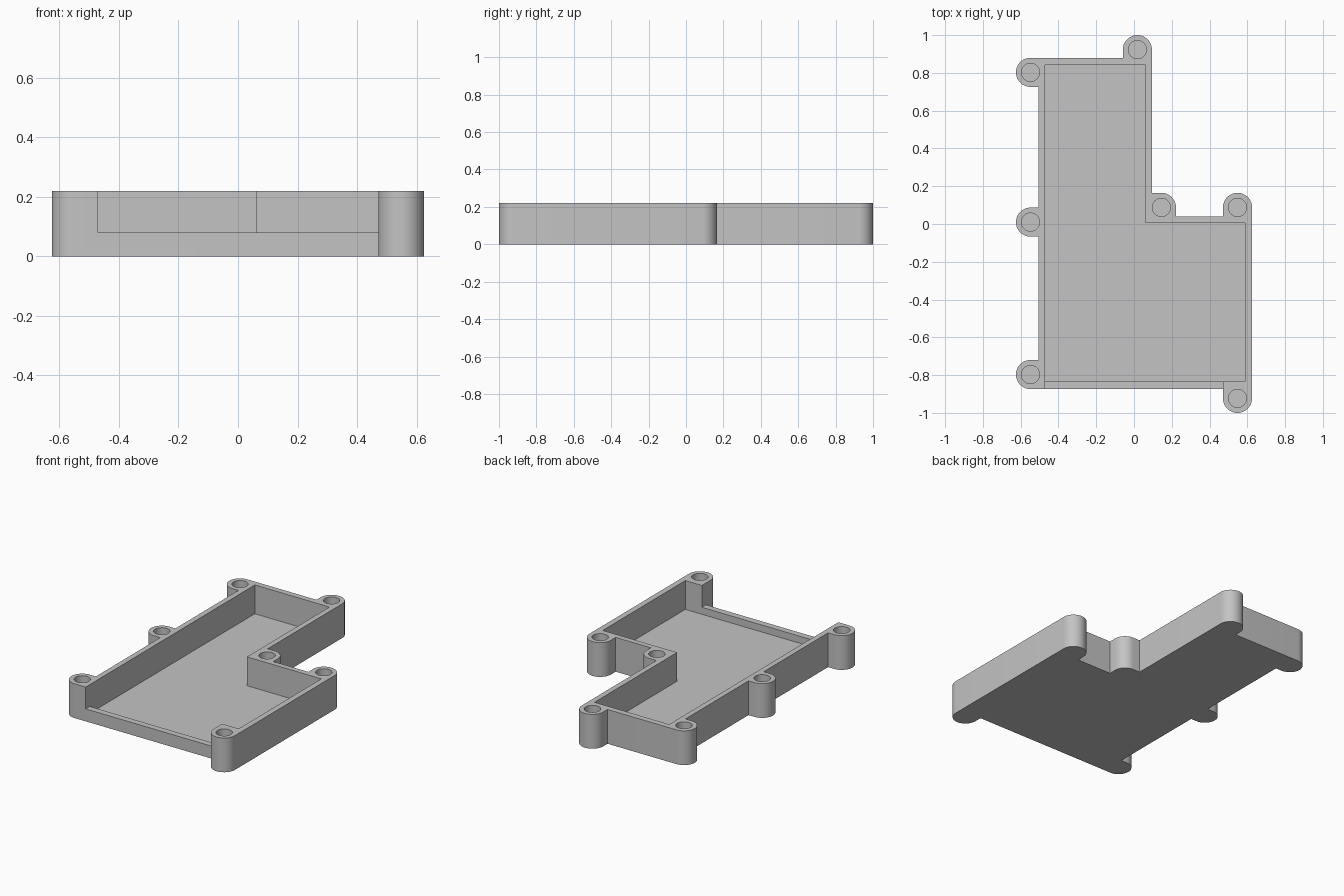
import bpy, bmesh, math

cube = bpy.data.objects.get("Cube")
if cube:
    bpy.data.objects.remove(cube, do_unlink=True)

HEIGHT, FLOOR, SILL = 0.22, 0.035, 0.08
R, HOLE_R = 0.077, 0.048

grey = bpy.data.materials.new("plain grey")
grey.use_nodes = True
GREY = (0.55, 0.55, 0.55, 1)
grey.diffuse_color = GREY
grey.node_tree.nodes["Principled BSDF"].inputs["Base Color"].default_value = GREY


def prism(name, points, z0, z1):
    """Extrude a counter-clockwise outline from z0 to z1."""
    bm = bmesh.new()
    base = bm.faces.new([bm.verts.new((x, y, z0)) for x, y in points])
    top = bmesh.ops.extrude_face_region(bm, geom=[base])["geom"]
    bmesh.ops.translate(bm, vec=(0, 0, z1 - z0),
                        verts=[v for v in top if isinstance(v, bmesh.types.BMVert)])
    bmesh.ops.recalc_face_normals(bm, faces=bm.faces)
    mesh = bpy.data.meshes.new(name)
    bm.to_mesh(mesh)
    bm.free()
    mesh.materials.append(grey)
    obj = bpy.data.objects.new(name, mesh)
    bpy.context.collection.objects.link(obj)
    return obj


def arc(centre, start, end, r=R, step=7.5):
    n = round((end - start) / step)
    angles = [math.radians(start + (end - start) * i / n) for i in range(n + 1)]
    return [(centre[0] + r * math.cos(a), centre[1] + r * math.sin(a)) for a in angles]


def cut(target, cutter):
    cutter.hide_render = True
    bpy.context.view_layer.objects.active = target
    mod = target.modifiers.new("cut", 'BOOLEAN')
    mod.operation, mod.solver, mod.object = 'DIFFERENCE', 'EXACT', cutter
    bpy.ops.object.modifier_apply(modifier=mod.name)
    bpy.data.objects.remove(cutter, do_unlink=True)


# Screw boss centres
front_right = (0.548, -0.923)
side = (0.548, 0.088)
inner_corner = (0.145, 0.088)
back = (0.018, 0.923)
left_back, left_mid, left_front = [(-0.548, y) for y in (0.803, 0.01, -0.797)]
bosses = [front_right, side, inner_corner, back, left_back, left_mid, left_front]

# Outer outline: L-shaped body with rounded screw bosses
wall_x, step_y = -0.505, 0.04
outline = arc(front_right, 180, 360) + arc(side, 0, 180)
outline += [(side[0] - R, step_y), (inner_corner[0] + R, step_y)]
outline += arc(inner_corner, 0, 90) + [(back[0] + R, inner_corner[1] + R)]
outline += arc(back, 0, 180) + [(back[0] - R, left_back[1] + R)]
for c in (left_back, left_mid, left_front):
    if c != left_back:
        outline.append((wall_x, c[1] + R))
    outline += arc(c, 90, 270)
    if c != left_front:
        outline.append((wall_x, c[1] - R))
outline.append((front_right[0] - R, left_front[1] - R))
tray = prism("enclosure_tray", outline, 0, HEIGHT)

# Hollow interior
x0, x1, x2 = -0.47, 0.06, 0.588
y0, y1, y2 = -0.833, 0.005, 0.842
cut(tray, prism("cavity_cutter", [(x0, y0), (x2, y0), (x2, y1), (x1, y1), (x1, y2), (x0, y2)],
                FLOOR, HEIGHT + 0.1))

# Lowered front wall
xr = front_right[0] - R
cut(tray, prism("front_opening_cutter", [(x0, -0.89), (xr, -0.89), (xr, -0.8), (x0, -0.8)],
                SILL, HEIGHT + 0.1))

# Blind screw holes
for c in bosses:
    cut(tray, prism("hole_cutter", arc(c, 0, 360, HOLE_R, 11.25)[:-1], FLOOR, HEIGHT + 0.1))

# Smooth round walls, sharp edges elsewhere
bpy.ops.object.select_all(action='DESELECT')
tray.select_set(True)
bpy.context.view_layer.objects.active = tray
bpy.ops.object.shade_smooth_by_angle(angle=math.radians(30))
